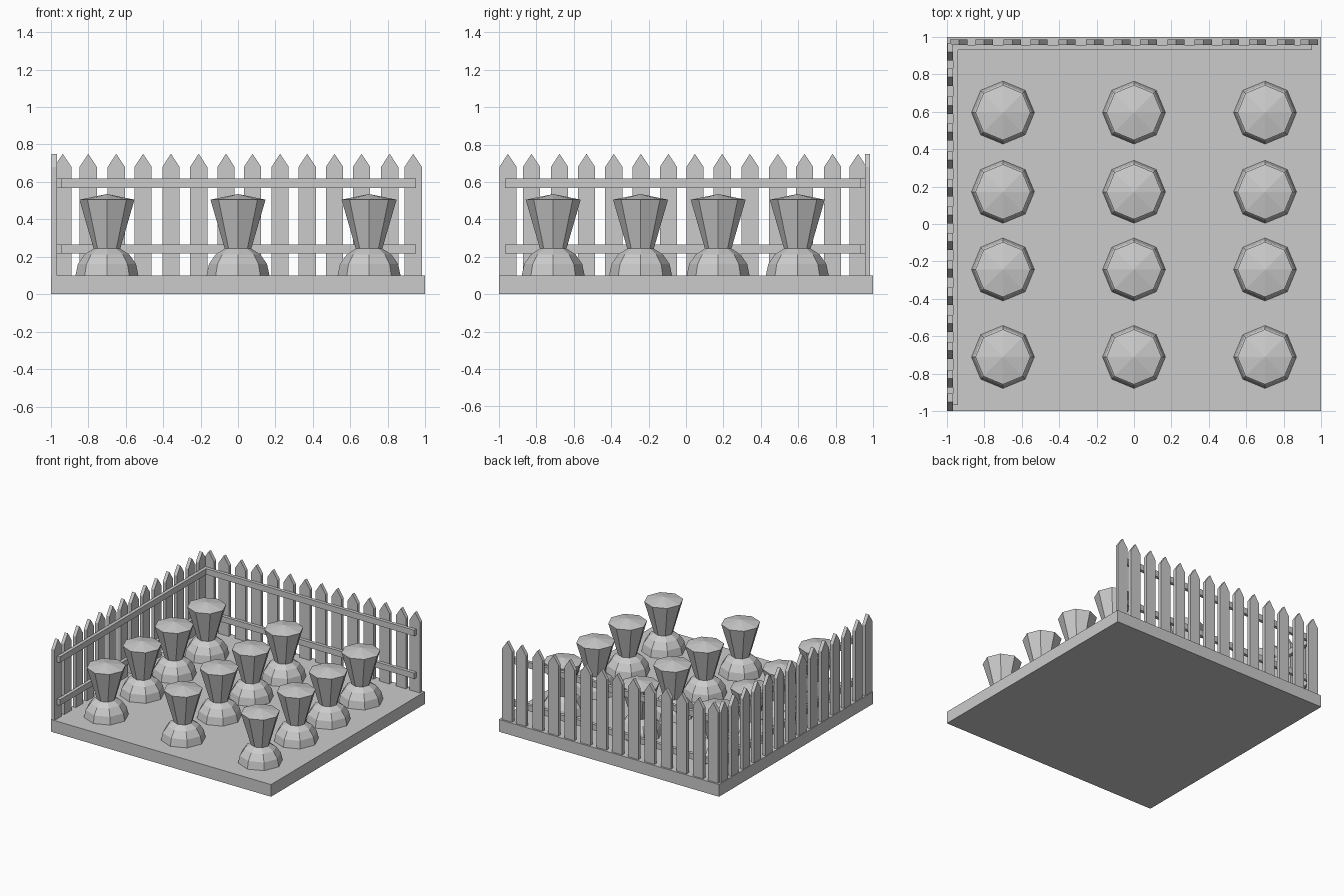
import bpy, bmesh
from math import pi, cos, sin

if "Cube" in bpy.data.objects:
    bpy.data.objects.remove(bpy.data.objects["Cube"])


def add_mesh(name, bm):
    bmesh.ops.recalc_face_normals(bm, faces=bm.faces[:])
    mesh = bpy.data.meshes.new(name)
    bm.to_mesh(mesh)
    bm.free()
    obj = bpy.data.objects.new(name, mesh)
    bpy.context.collection.objects.link(obj)
    return obj


def box(name, lo, hi):
    bm = bmesh.new()
    bmesh.ops.create_cube(bm, size=1)
    for v in bm.verts:
        v.co = [(a + b) / 2 + c * (b - a) for a, b, c in zip(lo, hi, v.co)]
    return add_mesh(name, bm)


def extrude_profile(name, pts, offset):
    bm = bmesh.new()
    face = bm.faces.new([bm.verts.new(p) for p in pts])
    ext = bmesh.ops.extrude_face_region(bm, geom=[face], use_keep_orig=True)
    moved = [g for g in ext["geom"] if isinstance(g, bmesh.types.BMVert)]
    bmesh.ops.translate(bm, verts=moved, vec=offset)
    return add_mesh(name, bm)


def lathe(name, profile, tip_z, loc, sides=8):
    """Flat-faceted turned shape, closed by a flat bottom and a centre tip."""
    bm = bmesh.new()
    rings = [[bm.verts.new((loc[0] + r * cos(2 * pi * i / sides),
                            loc[1] + r * sin(2 * pi * i / sides), z))
              for i in range(sides)] for r, z in profile]
    tip = bm.verts.new((loc[0], loc[1], tip_z))
    bm.faces.new(rings[0][::-1])
    for i in range(sides):
        j = (i + 1) % sides
        for a, b in zip(rings, rings[1:]):
            bm.faces.new((a[i], a[j], b[j], b[i]))
        bm.faces.new((rings[-1][i], rings[-1][j], tip))
    return add_mesh(name, bm)


# Ground slab
box("ground_slab", (-1, -1, 0), (1, 1, 0.1))

# Pointed pickets along the back and left edges
tips = [-0.936, -0.80, -0.65, -0.507, -0.358, -0.21, -0.064,
        0.078, 0.225, 0.37, 0.516, 0.66, 0.81, 0.936]
W, BASE, SHOULDER, TOP = 0.046, 0.1, 0.68, 0.75
outline = [(-W, BASE), (W, BASE), (W, SHOULDER), (0, TOP), (-W, SHOULDER)]
for t in tips:
    extrude_profile("back_picket", [(t + u, 0.957, z) for u, z in outline],
                    (0, 0.028, 0))
    s = -t - 0.016
    extrude_profile("left_picket", [(-0.995, s + u, z) for u, z in outline],
                    (0.028, 0, 0))

# Two rails on the inside of each fence run
for z0, z1 in ((0.217, 0.265), (0.568, 0.617)):
    box("back_rail", (-0.967, 0.93, z0), (0.95, 0.957, z1))
    box("left_rail", (-0.967, -0.967, z0), (-0.94, 0.95, z1))

# Rows of plants: soil mound with a flared top
mound = [(0.168 * cos(a * pi / 8), 0.1 + 0.16 * sin(a * pi / 8))
         for a in range(4)]
flare = [(0.07, 0.24), (0.147, 0.505)]
for x in (-0.7, 0, 0.7):
    for y in (-0.71, -0.243, 0.172, 0.595):
        lathe("plant_mound", mound, 0.26, (x, y))
        lathe("plant_top", flare, 0.535, (x, y))
